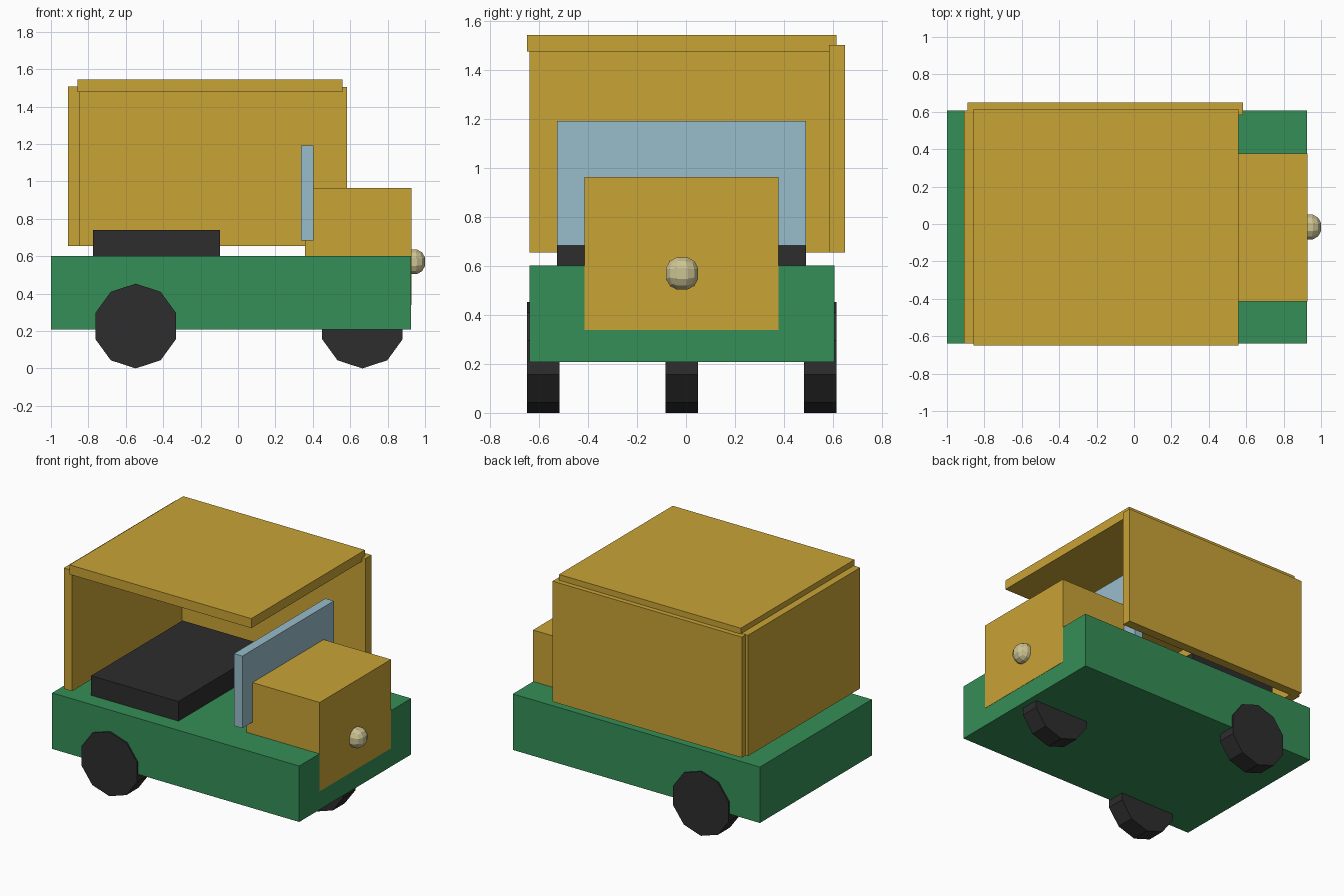
import bpy, bmesh, math
from mathutils import Matrix, Vector

if "Cube" in bpy.data.objects:
    bpy.data.objects.remove(bpy.data.objects["Cube"])


def material(name, rgb):
    m = bpy.data.materials.new(name)
    lin = [((c / 255 + 0.055) / 1.055) ** 2.4 for c in rgb]
    m.diffuse_color = (*lin, 1)
    m.use_nodes = True
    m.node_tree.nodes["Principled BSDF"].inputs["Base Color"].default_value = m.diffuse_color
    return m


YELLOW = material("yellow", (201, 163, 54))
GREEN = material("green", (53, 143, 87))
BLACK = material("black", (45, 45, 45))
GLASS = material("pale_blue", (152, 189, 203))
CREAM = material("cream", (205, 196, 146))


def finish(name, bm, mat):
    me = bpy.data.meshes.new(name)
    bm.to_mesh(me)
    bm.free()
    me.materials.append(mat)
    ob = bpy.data.objects.new(name, me)
    bpy.context.collection.objects.link(ob)
    return ob


def box(name, mat, x, y, z):
    """Box given by its (low, high) range on each axis."""
    bm = bmesh.new()
    bmesh.ops.create_cube(bm, size=1)
    for v in bm.verts:
        v.co = Vector([(r[0] + r[1]) / 2 + c * (r[1] - r[0])
                       for r, c in zip((x, y, z), v.co)])
    return finish(name, bm, mat)


def wheel(name, x, y, r=0.2265, width=0.133):
    """Ten-sided wheel with its axle along y and a corner on the ground."""
    bm = bmesh.new()
    bmesh.ops.create_cone(bm, cap_ends=True, segments=10, radius1=r, radius2=r, depth=width)
    rot = Matrix.Rotation(math.pi / 2, 4, 'X')
    bmesh.ops.transform(bm, matrix=Matrix.Translation((x, y, r)) @ rot, verts=bm.verts)
    # make sure a corner points straight down
    if min(v.co.z for v in bm.verts) > 0.001:
        bmesh.ops.rotate(bm, cent=(x, y, r), matrix=Matrix.Rotation(math.pi / 10, 3, 'Y'),
                         verts=bm.verts)
    return finish(name, bm, BLACK)


# body
box("chassis", GREEN, (-1.0, 0.925), (-0.64, 0.606), (0.208, 0.602))
box("hood", YELLOW, (0.358, 0.927), (-0.415, 0.378), (0.338, 0.964))
box("windshield", GLASS, (0.337, 0.403), (-0.527, 0.49), (0.685, 1.193))
box("seat", BLACK, (-0.775, -0.095), (-0.527, 0.49), (0.59, 0.74))

# canopy, open on the front side
box("rear_panel", YELLOW, (-0.909, -0.845), (-0.64, 0.607), (0.655, 1.506))
box("side_panel", YELLOW, (-0.89, 0.584), (0.584, 0.65), (0.655, 1.504))
box("roof", YELLOW, (-0.858, 0.558), (-0.649, 0.616), (1.478, 1.545))

# three wheels: two behind, one in front
wheel("rear_right_wheel", -0.547, -0.584)
wheel("rear_left_wheel", -0.547, 0.549)
wheel("front_wheel", 0.665, -0.018)

# headlamp: cube divided in three and rounded to a ball
bm = bmesh.new()
bmesh.ops.create_cube(bm, size=2)
bmesh.ops.subdivide_edges(bm, edges=bm.edges[:], cuts=2, use_grid_fill=True)
for v in bm.verts:
    v.co = Vector((0.934, -0.016, 0.57)) + v.co.normalized() * 0.073
finish("headlamp", bm, CREAM)
